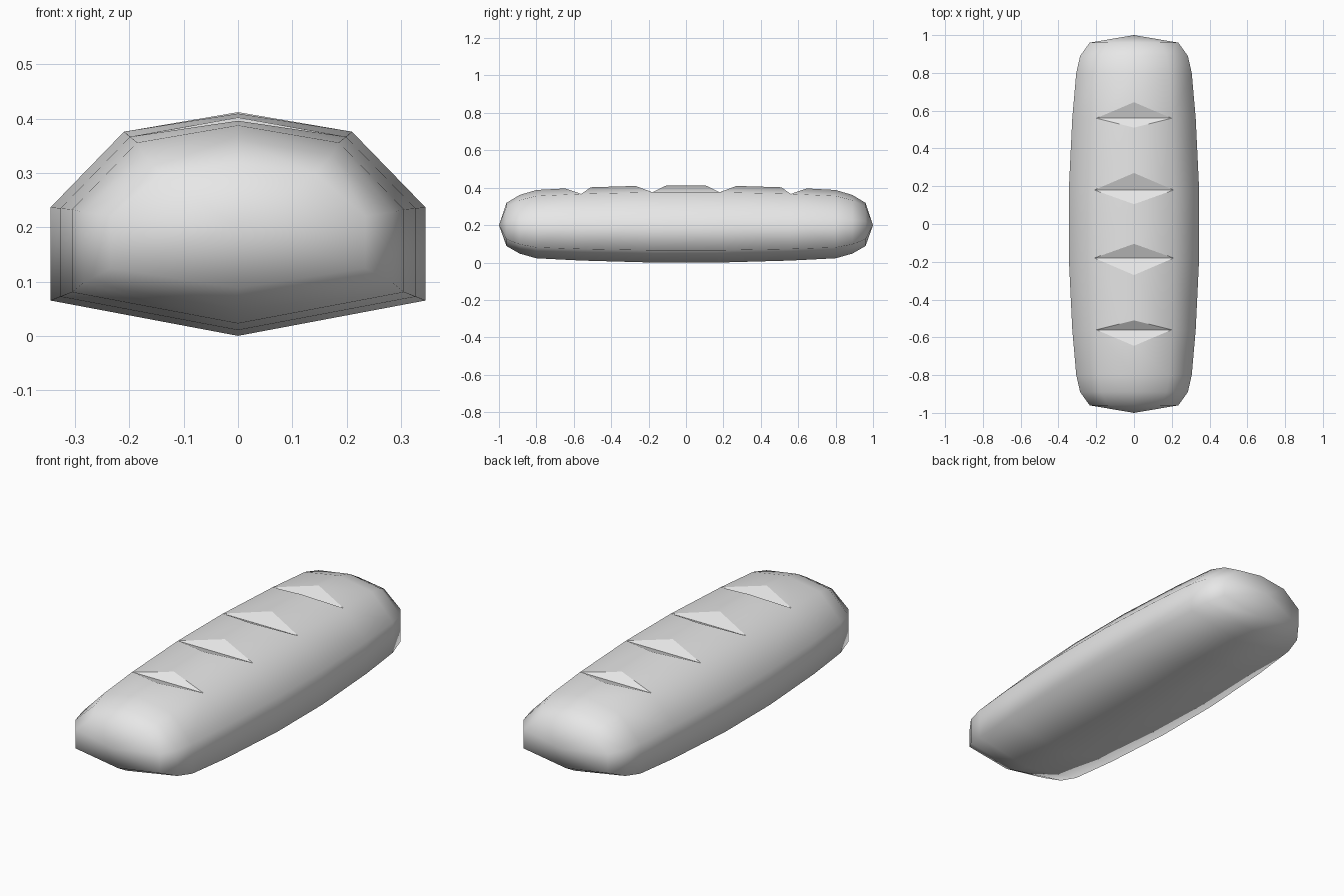
import bpy
import bmesh

if "Cube" in bpy.data.objects:
    bpy.data.objects.remove(bpy.data.objects["Cube"], do_unlink=True)

MID = 0.2                       # height of the loaf's long axis
TOP = 0.212                     # crown height above the axis
# Half cross-section below the crown, as (x, height above the axis)
HALF = [(0.21, 0.176), (0.345, 0.037), (0.345, -0.135)]
SECTION = HALF + [(0, -0.2)] + [(-x, z) for x, z in reversed(HALF)]
# Rings of one half: y, width scale, height scale, is a scored ring
RINGS = [(0.18, 1, 1, True), (0.56, 0.947, 0.947, True), (0.8, 0.886, 0.886, False),
         (0.89, 0.826, 0.76, False), (0.96, 0.68, 0.56, False)]
# Crown points on the inner and outer side of each score
SCORES = {0.18: ((0.105, 1.0), (0.27, 0.988)), 0.56: ((0.51, 0.954), (0.645, 0.925))}

bm = bmesh.new()


def crown(y, scale):
    return bm.verts.new((0, y, MID + TOP * scale))


def build_half(side):
    """Make the rings of one half; return the innermost ring and crown point."""
    first = last = None
    for y, sx, sz, scored in RINGS:
        ring = [bm.verts.new((x * sx, side * y, MID + z * sz)) for x, z in SECTION]
        if scored:
            near, far = [crown(side * cy, s) for cy, s in SCORES[y]]
            # Two flat facets form the score in the crust
            for tip in (near, far):
                bm.faces.new((ring[0], ring[-1], tip)).smooth = False
        else:
            near = far = crown(side * y, sz)
        if last:
            join(last, (ring, near))
        else:
            first = (ring, near)
        last = (ring, far)
    # Rounded end
    end = bm.verts.new((0, side, MID))
    loop = [last[1]] + last[0]
    for a, b in zip(loop, loop[1:] + loop[:1]):
        bm.faces.new((a, b, end)).smooth = True
    return first


def join(a, b):
    """Bridge two rings, including the crown strip."""
    loop_a, loop_b = [a[1]] + a[0], [b[1]] + b[0]
    for i in range(len(loop_a)):
        j = (i + 1) % len(loop_a)
        bm.faces.new((loop_a[i], loop_a[j], loop_b[j], loop_b[i])).smooth = True


# Front and back halves joined by the middle span
join(build_half(-1), build_half(1))
bmesh.ops.recalc_face_normals(bm, faces=bm.faces[:])

# Crisp borders around the scores
for edge in bm.edges:
    if any(not f.smooth for f in edge.link_faces):
        edge.smooth = False

mesh = bpy.data.meshes.new("bread_loaf")
bm.to_mesh(mesh)
bm.free()
loaf = bpy.data.objects.new("bread_loaf", mesh)
bpy.context.collection.objects.link(loaf)

# Plain crust colour
crust = bpy.data.materials.new("light_grey_crust")
crust.use_nodes = True
colour = (0.8, 0.8, 0.8, 1)
crust.diffuse_color = colour
crust.node_tree.nodes["Principled BSDF"].inputs["Base Color"].default_value = colour
mesh.materials.append(crust)
